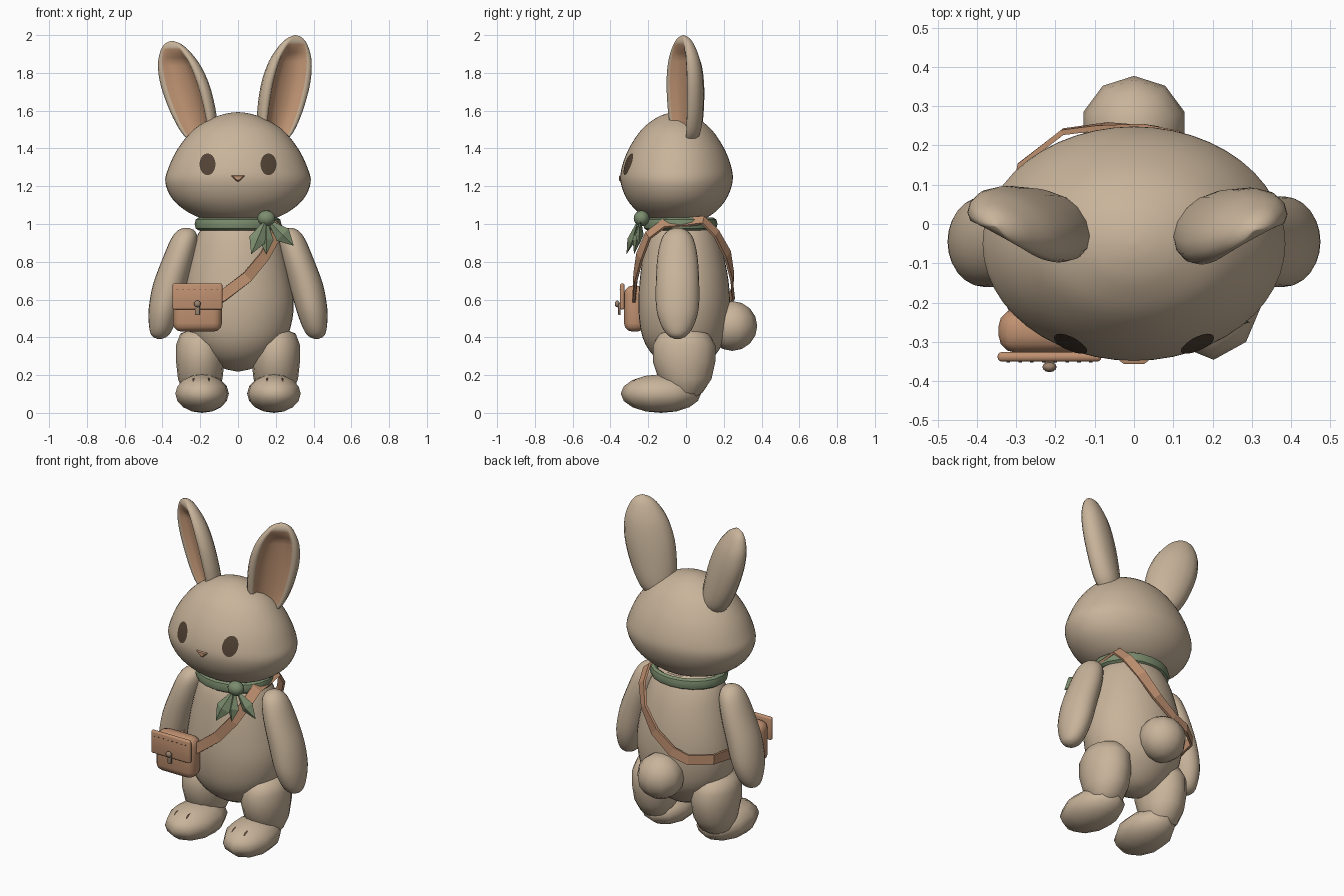
import bpy, bmesh, math
from mathutils import Vector, Matrix
from mathutils.bvhtree import BVHTree

if "Cube" in bpy.data.objects:
    bpy.data.objects.remove(bpy.data.objects["Cube"])


def material(name, r, g, b):
    m = bpy.data.materials.new(name)
    m.use_nodes = True
    m.diffuse_color = (r, g, b, 1)
    bsdf = m.node_tree.nodes["Principled BSDF"]
    bsdf.inputs["Base Color"].default_value = (r, g, b, 1)
    bsdf.inputs["Roughness"].default_value = 0.8
    return m


FUR = material("beige fur", 0.58, 0.455, 0.325)
PINK = material("ear pink", 0.55, 0.31, 0.18)
DARK = material("dark brown", 0.085, 0.055, 0.035)
GREEN = material("scarf green", 0.2, 0.265, 0.155)
LEATHER = material("tan leather", 0.53, 0.285, 0.165)
METAL = material("clasp metal", 0.33, 0.23, 0.16)


def finish(bm, name, *mats, smooth=True, angle=60):
    bmesh.ops.recalc_face_normals(bm, faces=bm.faces)
    mesh = bpy.data.meshes.new(name)
    bm.to_mesh(mesh)
    bm.free()
    for m in mats:
        mesh.materials.append(m)
    ob = bpy.data.objects.new(name, mesh)
    bpy.context.collection.objects.link(ob)
    if smooth:
        bpy.ops.object.select_all(action='DESELECT')
        ob.select_set(True)
        bpy.context.view_layer.objects.active = ob
        bpy.ops.object.shade_smooth_by_angle(angle=math.radians(angle))
    return ob


def spline(keys, steps):
    """Catmull-Rom interpolation of equal-length tuples."""
    out = []
    for i in range(len(keys) - 1):
        a, b, c, d = (keys[max(0, min(len(keys) - 1, i + k))] for k in (-1, 0, 1, 2))
        for s in range(steps):
            t = s / steps
            out.append([q + t / 2 * (r - p + t * (2*p - 5*q + 4*r - s_ + t * (3*q - p - 3*r + s_)))
                        for p, q, r, s_ in zip(a, b, c, d)])
    return out + [list(keys[-1])]


def skin(bm, loops, closed=False):
    """Bridge rings of points; returns faces as (ring, column, face)."""
    rows = [[bm.verts.new(p) for p in loop] for loop in loops]
    n, faces = len(rows[0]), []
    for i in range(len(rows) if closed else len(rows) - 1):
        a, b = rows[i], rows[(i + 1) % len(rows)]
        for j in range(n):
            k = (j + 1) % n
            faces.append((i, j, bm.faces.new((a[j], a[k], b[k], b[j]))))
    if not closed:
        bm.faces.new(rows[0])
        bm.faces.new(rows[-1])
    return faces


def loft(name, keys, segs, steps, side=1):
    """Stack of ellipses: z, centre x, centre y, radius x, radius y."""
    bm = bmesh.new()
    loops = []
    for z, cx, cy, rx, ry in spline(keys, steps):
        angles = [math.tau * j / segs for j in range(segs)]
        loops.append([(side * (cx + rx * math.cos(a)), cy + ry * math.sin(a), z) for a in angles])
    skin(bm, loops)
    return finish(bm, name, FUR)


def ball(name, mat, centre, radii, u=12, v=8, turn=0):
    bm = bmesh.new()
    m = Matrix.Translation(centre) @ Matrix.Rotation(turn, 4, 'Z') @ Matrix.Diagonal((*radii, 1))
    bmesh.ops.create_uvsphere(bm, u_segments=u, v_segments=v, radius=1, matrix=m)
    return finish(bm, name, mat)


def box(name, mat, centre, size, bevel=0, segments=3):
    bm = bmesh.new()
    m = Matrix.Translation(centre) @ Matrix.Diagonal((*size, 1))
    bmesh.ops.create_cube(bm, size=1, matrix=m)
    if bevel:
        bmesh.ops.bevel(bm, geom=bm.edges[:], offset=bevel, segments=segments,
                        profile=0.5, affect='EDGES')
    return finish(bm, name, mat, angle=40)


def decal(name, target, centre, r1, r2, across, up, ray):
    """Thin oval patch laid on the surface of the target."""
    tree = BVHTree.FromObject(target, bpy.context.evaluated_depsgraph_get())
    ray = Vector(ray)

    def drop(p):
        hit, normal, *_ = tree.ray_cast(p - ray, ray)
        return hit + normal * 0.004 if hit else p
    bm = bmesh.new()
    loops = []
    for f in (1, 0.7, 0.4, 0.1):
        angles = [math.tau * j / 20 for j in range(20)]
        loops.append([drop(Vector(centre) + Vector(across) * r1 * f * math.cos(a)
                           + Vector(up) * r2 * f * math.sin(a)) for a in angles])
    skin(bm, loops)
    bm.faces.ensure_lookup_table()
    bm.faces.remove(bm.faces[-2])
    return finish(bm, name, DARK)


# Head and torso
head = loft("head", [(1.0, 0, -.05, .05, .05), (1.02, 0, -.05, .16, .13), (1.06, 0, -.05, .26, .2),
                     (1.13, 0, -.05, .345, .262), (1.22, 0, -.05, .385, .296),
                     (1.3, 0, -.05, .367, .29), (1.4, 0, -.05, .318, .252),
                     (1.5, 0, -.05, .235, .185), (1.56, 0, -.05, .135, .11),
                     (1.585, 0, -.05, .06, .05), (1.592, 0, -.05, .005, .005)], 48, 4)
loft("torso", [(.22, 0, 0, .01, .01), (.24, 0, 0, .09, .08), (.3, 0, -.01, .18, .16),
               (.4, 0, -.01, .26, .22), (.55, 0, -.01, .295, .242), (.7, 0, -.01, .28, .235),
               (.85, 0, -.015, .245, .21), (.95, 0, -.02, .21, .18), (1.03, 0, -.02, .15, .14)], 40, 3)
ball("tail", FUR, (0, .245, .46), (.135, .132, .132), 10, 8)

# Limbs
for side, word in ((1, "left"), (-1, "right")):
    loft(word + "_arm", [(.98, .275, -.045, .01, .01), (.965, .275, -.045, .045, .05),
                         (.92, .285, -.045, .07, .085), (.82, .315, -.045, .083, .107),
                         (.68, .36, -.045, .09, .115), (.55, .39, -.045, .083, .112),
                         (.46, .405, -.045, .066, .085), (.41, .413, -.045, .045, .05),
                         (.392, .415, -.045, .012, .015)], 24, 3, side)
    loft(word + "_leg", [(.45, .2, -.01, .03, .05), (.42, .2, -.01, .105, .13),
                         (.36, .2, -.01, .128, .165), (.27, .2, -.01, .128, .165),
                         (.18, .2, -.005, .118, .14), (.11, .2, 0, .09, .09),
                         (.06, .2, -.02, .04, .04)], 16, 1, side)
    foot = ball(word + "_foot", FUR, (side * .19, -.133, .102), (.145, .213, .102), 10, 8, side * .06)
    for k in (-1, 1):
        decal(word + "_toe_mark", foot, (side * .195 + k * .04, -.26, .3), .006, .02,
              (1, 0, 0), (0, 1, 0), (0, 0, -1))
    decal(word + "_eye", head, (side * .16, -1, 1.315), .042, .057,
          (1, 0, 0), (0, 0, 1), (0, 1, 0))


# Ears: scooped cross-section with a thick rim, pink inside
def ear(name, base, tip, yaw):
    back = [(math.cos(math.pi * k / 8), math.sin(math.pi * k / 8)) for k in range(9)]
    scoop = [(.95, -.33), (.82, -.52), (.68, -.42), (.56, -.12), (.22, .1)]
    section = back + [(-u, n) for u, n in scoop] + scoop[::-1]
    keys = [(0, .04, .03), (.05, .075, .058), (.14, .105, .078), (.32, .13, .085),
            (.56, .14, .085), (.76, .122, .075), (.9, .083, .052), (.97, .045, .03), (1, .004, .004)]
    loops, rings = [], spline(keys, 4)
    for t, w, d in rings:
        c = Vector(base).lerp(Vector(tip), t)
        hollow = min(1, max(0, (.94 - t) / .14))
        loop = []
        for u, n in section:
            if n < .3 and abs(u) < .75:
                n = n * hollow - .56 * (1 - hollow)
            loop.append(c + Matrix.Rotation(yaw, 3, 'Z') @ Vector((u * w, n * d, 0)))
        loops.append(loop)
    bm = bmesh.new()
    for i, j, face in skin(bm, loops):
        if 11 <= j <= 15 and rings[i][0] < .91:
            face.material_index = 1
    finish(bm, name, FUR, PINK, angle=85)


ear("left_ear", (.185, -.002, 1.42), (.305, -.015, 2), .5)
ear("right_ear", (-.185, -.002, 1.42), (-.35, -.005, 1.97), -.5)

# Nose: rounded triangle
bm = bmesh.new()
shape = [(-.037, 1.258), (.037, 1.258), (.03, 1.247), (.006, 1.226), (-.006, 1.226), (-.03, 1.247)]
skin(bm, [[(x * f, y, 1.245 + (z - 1.245) * f) for x, z in shape]
          for y, f in ((-.33, 1), (-.348, 1), (-.356, .7))])
finish(bm, "nose", PINK, angle=40)

# Neckerchief: band, knot and pointed ends
bm = bmesh.new()
loops = []
for i in range(20):
    a = math.tau * i / 20
    loops.append([((.208 + .022 * math.cos(b)) * math.cos(a),
                   -.03 + (.175 + .022 * math.cos(b)) * math.sin(a),
                   1.0 + .034 * math.sin(b)) for b in (math.tau * j / 8 for j in range(8))])
skin(bm, loops, closed=True)
finish(bm, "scarf_band", GREEN, angle=40)
ball("scarf_knot", GREEN, (.15, -.235, 1.03), (.05, .042, .042), 10, 8)


def leaf(name, start, end, width):
    start, end = Vector(start), Vector(end)
    along = (end - start).normalized()
    across = along.cross(Vector((0, 1, 0))).normalized()
    out = across.cross(along)
    mid = start.lerp(end, .6)
    bm = bmesh.new()
    ring = [bm.verts.new(mid + v) for v in (across * width, out * .022, -across * width, -out * .022)]
    for p in (start, end):
        pole = bm.verts.new(p)
        for j in range(4):
            bm.faces.new((ring[j], ring[(j + 1) % 4], pole))
    finish(bm, name, GREEN, smooth=False)


leaf("scarf_end_inner", (.15, -.25, 1.03), (.07, -.315, .84), .045)
leaf("scarf_end_middle", (.15, -.24, 1.03), (.15, -.275, .84), .038)
leaf("scarf_end_outer", (.15, -.24, 1.03), (.295, -.25, .885), .045)

# Bag strap: flat ribbon looping round the torso
path = [Vector(p) for p in (
    (-.2, -.262, .55), (-.08, -.272, .62), (.05, -.268, .72), (.14, -.245, .83), (.2, -.2, .94),
    (.21, -.12, 1.0), (.205, 0, 1.01), (.2, .09, 1.02), (.185, .16, .95), (.13, .22, .84),
    (.04, .245, .72), (-.08, .248, .63), (-.18, .235, .6), (-.29, .15, .6), (-.315, 0, .59),
    (-.3, -.14, .56), (-.27, -.24, .54))]
bm = bmesh.new()
loops = []
for i, p in enumerate(path):
    along = (path[(i + 1) % len(path)] - path[i - 1]).normalized()
    out = p - Vector((0, -.01, .65))
    out.z *= .6 if p.z > .9 else 0
    wide = along.cross(out).normalized() * .029
    out = wide.cross(along).normalized() * .007
    loops.append([p + wide + out, p - wide + out, p - wide - out, p + wide - out])
skin(bm, loops, closed=True)
finish(bm, "bag_strap", LEATHER, smooth=False)

# Bag, flap, stitches and clasp
box("bag_body", LEATHER, (-.215, -.272, .552), (.26, .112, .244), .045)
box("bag_flap", LEATHER, (-.215, -.338, .616), (.264, .024, .138), .01, 3)
for k in range(8):
    box("flap_stitch", DARK, (-.32 + k * .03, -.351, .655), (.009, .004, .0025))
box("clasp_plate", METAL, (-.215, -.353, .55), (.026, .012, .065), .004, 2)
ball("clasp_knob", METAL, (-.215, -.364, .577), (.018, .013, .018))
